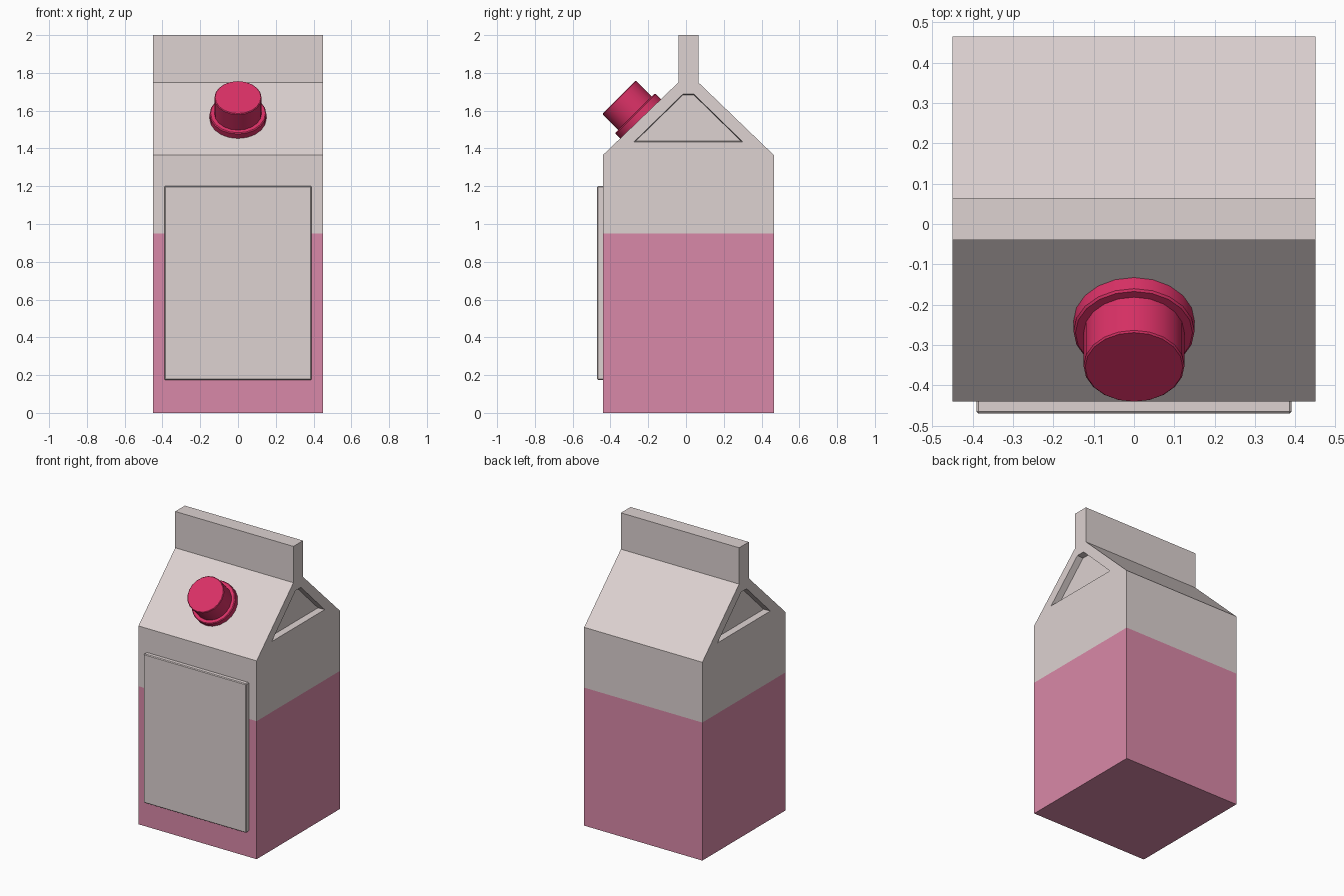
import bpy, bmesh, math
from mathutils import Matrix, Vector

if "Cube" in bpy.data.objects:
    bpy.data.objects.remove(bpy.data.objects["Cube"])


def material(name, rgb):
    lin = [(c / 255 / 12.92) if c < 11 else ((c / 255 + 0.055) / 1.055) ** 2.4 for c in rgb]
    m = bpy.data.materials.new(name)
    m.diffuse_color = (*lin, 1)
    m.use_nodes = True
    m.node_tree.nodes["Principled BSDF"].inputs["Base Color"].default_value = m.diffuse_color
    return m


CARD = material("pale warm grey", (221, 210, 209))
PINK = material("dusty pink", (217, 137, 168))
CAP = material("crimson", (218, 49, 102))


def add_object(name, bm, mats):
    bmesh.ops.recalc_face_normals(bm, faces=bm.faces[:])
    me = bpy.data.meshes.new(name)
    bm.to_mesh(me)
    bm.free()
    for m in mats:
        me.materials.append(m)
    ob = bpy.data.objects.new(name, me)
    bpy.context.collection.objects.link(ob)
    return ob


def prism(profile, x0, x1, shrink=1.0):
    """Side profile (y, z) swept from x0 to x1; shrink tapers the x1 end."""
    bm = bmesh.new()
    cy = sum(p[0] for p in profile) / len(profile)
    cz = sum(p[1] for p in profile) / len(profile)
    a = [bm.verts.new((x0, y, z)) for y, z in profile]
    b = [bm.verts.new((x1, cy + (y - cy) * shrink, cz + (z - cz) * shrink)) for y, z in profile]
    n = len(profile)
    bm.faces.new(a)
    bm.faces.new(b)
    for i in range(n):
        bm.faces.new((a[i], a[(i + 1) % n], b[(i + 1) % n], b[i]))
    return bm


# Carton: box, sloped roof and top fin in one profile, coloured by height
bm = prism([(-0.44, 0), (0.465, 0), (0.465, 1.365), (0.065, 1.75), (0.065, 2),
            (-0.04, 2), (-0.04, 1.75), (-0.44, 1.365)], -0.45, 0.45)
bmesh.ops.bisect_plane(bm, geom=bm.verts[:] + bm.edges[:] + bm.faces[:],
                       plane_co=(0, 0, 0.95), plane_no=(0, 0, 1))
for f in bm.faces:
    f.material_index = 1 if f.calc_center_median().z < 0.95 else 0
carton = add_object("carton", bm, [CARD, PINK])

# Folded-in gable recesses on both sides
gable = [(-0.275, 1.435), (0.30, 1.435), (0.042, 1.687), (-0.017, 1.687)]
for side, sx in (("right", 1), ("left", -1)):
    cutter = add_object(side + "_gable_cutter", prism(gable, sx * 0.4505, sx * 0.405, 0.97), [CARD])
    cutter.hide_render = True
    cutter.hide_set(True)
    mod = carton.modifiers.new(side + "_recess", 'BOOLEAN')
    mod.operation, mod.solver, mod.object = 'DIFFERENCE', 'EXACT', cutter

# Raised front label panel
bm = prism([(-0.47, 0.175), (-0.435, 0.175), (-0.435, 1.2), (-0.47, 1.2)], -0.39, 0.39)
bmesh.ops.bevel(bm, geom=bm.edges[:], offset=0.005, segments=1, affect='EDGES')
add_object("label_panel", bm, [CARD])

# Screw cap with flange, lathed and standing on the front slope
SIDES = 20
outline = [(0.15, -0.02), (0.15, 0.037), (0.145, 0.042), (0.125, 0.042), (0.125, 0.158), (0.121, 0.162)]
bm = bmesh.new()
rings = [[bm.verts.new((r * math.sin(2 * math.pi * i / SIDES), r * math.cos(2 * math.pi * i / SIDES), h))
          for i in range(SIDES)] for r, h in outline]
for lo, hi in zip(rings, rings[1:]):
    for i in range(SIDES):
        j = (i + 1) % SIDES
        bm.faces.new((lo[i], lo[j], hi[j], hi[i])).smooth = True
bm.faces.new(rings[0])
bm.faces.new(rings[-1])
bm.transform(Matrix.Translation((0, -0.24, 1.556)) @ Matrix.Rotation(math.radians(45), 4, 'X'))
cap = add_object("screw_cap", bm, [CAP])
bpy.context.view_layer.objects.active = cap
cap.select_set(True)
bpy.ops.object.shade_smooth_by_angle(angle=math.radians(35))
